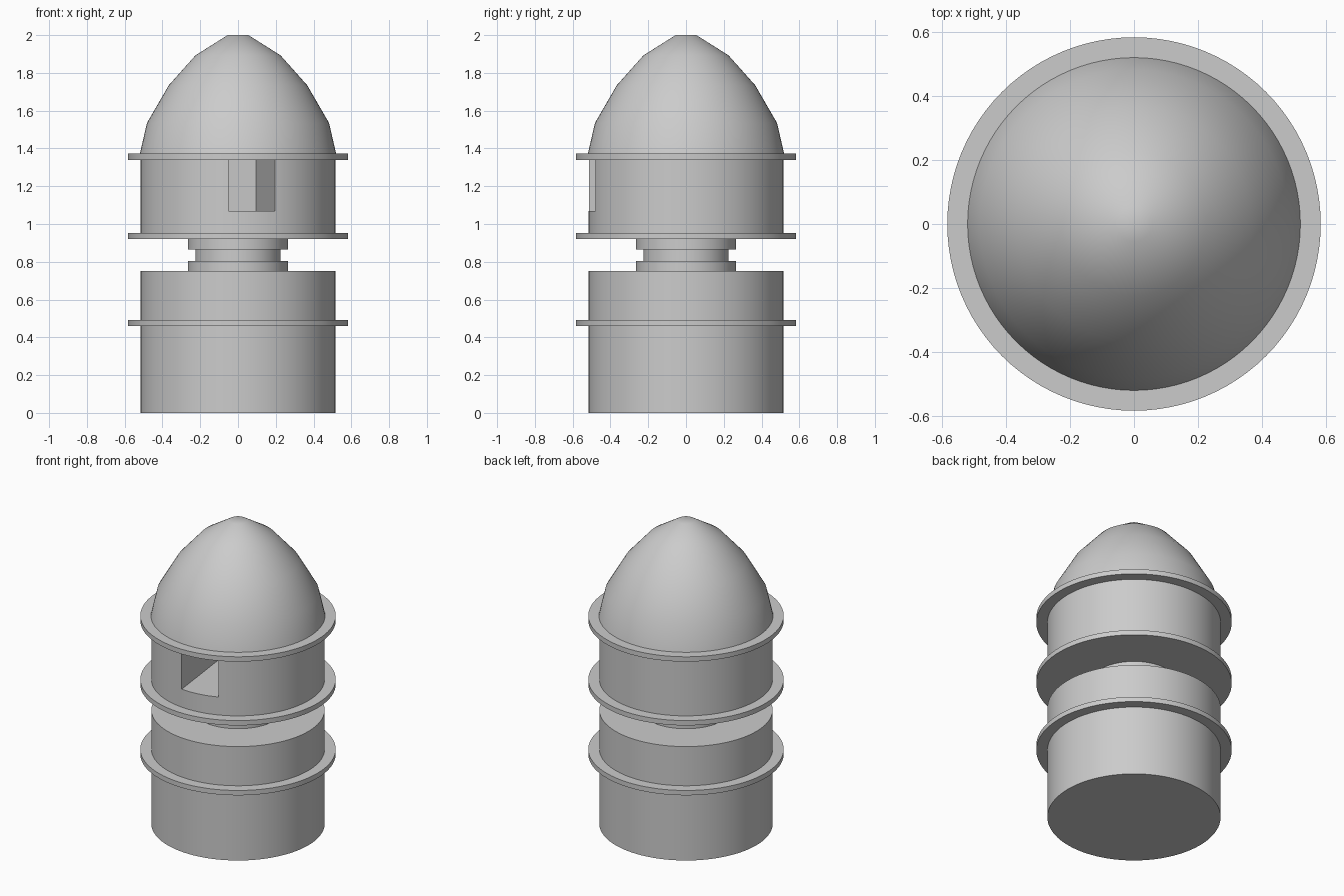
import bpy, bmesh
from math import cos, sin, pi, radians

if "Cube" in bpy.data.objects:
    bpy.data.objects.remove(bpy.data.objects["Cube"])

SEGMENTS = 96


def finish(name, bm):
    """Turn a bmesh into a named, smooth-shaded object with crisp edges."""
    bmesh.ops.recalc_face_normals(bm, faces=bm.faces[:])
    mesh = bpy.data.meshes.new(name)
    bm.to_mesh(mesh)
    bm.free()
    obj = bpy.data.objects.new(name, mesh)
    bpy.context.collection.objects.link(obj)
    return obj


def activate(obj):
    bpy.ops.object.select_all(action='DESELECT')
    obj.select_set(True)
    bpy.context.view_layer.objects.active = obj


def smooth(obj):
    activate(obj)
    bpy.ops.object.shade_smooth_by_angle(angle=radians(40))


def turned(name, profile):
    """Solid of revolution from (radius, z) points, bottom to top, with flat caps."""
    bm = bmesh.new()
    rings = [[bm.verts.new((r * cos(2 * pi * i / SEGMENTS), r * sin(2 * pi * i / SEGMENTS), z))
              for i in range(SEGMENTS)] for r, z in profile]
    for low, high in zip(rings, rings[1:]):
        for i in range(SEGMENTS):
            j = (i + 1) % SEGMENTS
            bm.faces.new((low[i], low[j], high[j], high[i]))
    bm.faces.new(rings[0][::-1])
    bm.faces.new(rings[-1])
    obj = finish(name, bm)
    smooth(obj)
    return obj


# Lower drum
turned("lower_drum", [(0.517, 0), (0.517, 0.75)])

# Three flat flanges
for name, z in (("lower_flange", 0.46), ("middle_flange", 0.92), ("upper_flange", 1.34)):
    turned(name, [(0.583, z), (0.583, z + 0.032)])

# Stepped neck between the drums
turned("neck", [(0.265, 0.75), (0.265, 0.805), (0.226, 0.805),
                (0.226, 0.865), (0.265, 0.865), (0.265, 0.92)])

# Upper drum
upper = turned("upper_drum", [(0.517, 0.952), (0.517, 1.34)])

# Deep window, slightly turned, cut up to the flange above
bm = bmesh.new()
bmesh.ops.create_cube(bm, size=1)
for v in bm.verts:
    v.co = (-0.112 if v.co.x < 0 else 0.135,
            -0.8 if v.co.y < 0 else 0.32,
            1.07 if v.co.z < 0 else 1.45)
cutter = finish("window_cutter", bm)
cutter.rotation_euler.z = radians(7)
cutter.hide_render = True
cut = upper.modifiers.new("window", 'BOOLEAN')
cut.object = cutter
cut.operation = 'DIFFERENCE'
cut.solver = 'EXACT'
activate(upper)
bpy.ops.object.modifier_apply(modifier=cut.name)
bpy.data.objects.remove(cutter)
smooth(upper)

# Pointed dome
turned("dome", [(0.52, 1.37), (0.482, 1.535), (0.366, 1.735), (0.225, 1.893), (0.055, 2.0)])
